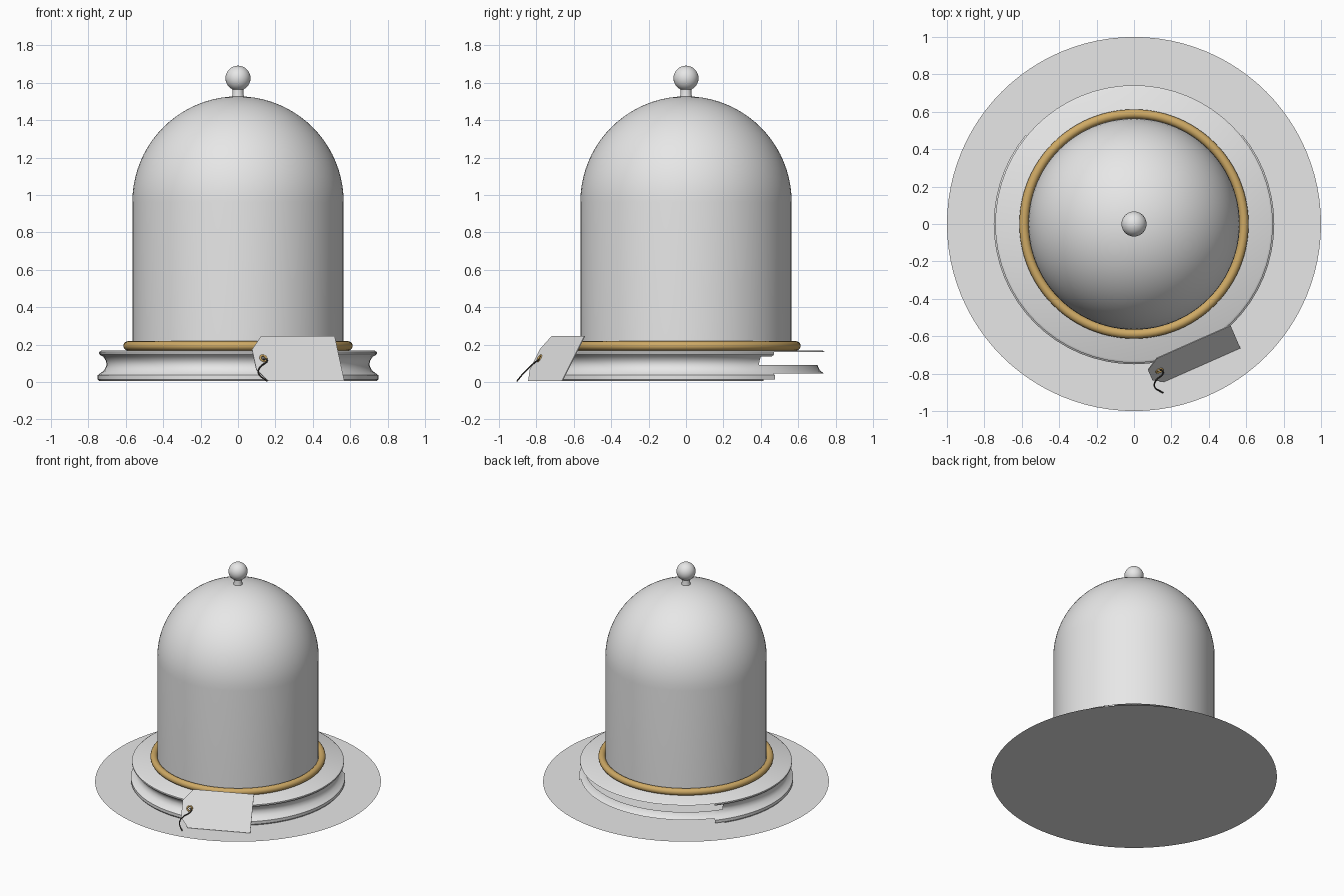
import bpy, bmesh, math
from mathutils import Vector

old = bpy.data.objects.get("Cube")
if old:
    bpy.data.objects.remove(old, do_unlink=True)


def material(name, rgb, rough=0.6):
    m = bpy.data.materials.new(name)
    m.use_nodes = True
    m.diffuse_color = (*rgb, 1)
    shader = m.node_tree.nodes["Principled BSDF"]
    shader.inputs["Base Color"].default_value = (*rgb, 1)
    shader.inputs["Roughness"].default_value = rough
    return m


GREY = material("pale grey", (0.8, 0.8, 0.8))
BRASS = material("brass", (0.62, 0.40, 0.13))
DARK = material("dark string", (0.05, 0.045, 0.04))


def finish(ob, mat, smooth=35):
    ob.data.materials.append(mat)
    bpy.ops.object.select_all(action="DESELECT")
    ob.select_set(True)
    bpy.context.view_layer.objects.active = ob
    if smooth:
        bpy.ops.object.shade_smooth_by_angle(angle=math.radians(smooth))
    return ob


def from_bmesh(name, bm, mat, smooth=35):
    mesh = bpy.data.meshes.new(name)
    bm.to_mesh(mesh)
    bm.free()
    ob = bpy.data.objects.new(name, mesh)
    bpy.context.collection.objects.link(ob)
    return finish(ob, mat, smooth)


def lathe(name, profile, mat, segments=64, keep=None, smooth=35):
    """Revolve (radius, z) points, bottom to top; keep(row, angle) may drop faces."""
    bm = bmesh.new()
    rings = []
    for r, z in profile:
        if r < 1e-5:
            rings.append([bm.verts.new((0, 0, z))] * segments)
        else:
            rings.append([bm.verts.new((r * math.cos(a), r * math.sin(a), z))
                          for a in (math.tau * i / segments for i in range(segments))])
    for row, (low, high) in enumerate(zip(rings, rings[1:])):
        for i in range(segments):
            if keep and not keep(row, 360 * (i + 0.5) / segments):
                continue
            j = (i + 1) % segments
            corners = [low[i], low[j], high[j], high[i]]
            bm.faces.new(list(dict.fromkeys(corners)))
    return from_bmesh(name, bm, mat, smooth)


# Flat round ground sheet
bm = bmesh.new()
bmesh.ops.create_circle(bm, cap_ends=True, segments=96, radius=1)
from_bmesh("ground_disc", bm, GREY, 0)

# Grooved plinth, with open bands around its back
plinth = [(0.742, 0.004), (0.75, 0.014), (0.75, 0.036), (0.738, 0.045),
          (0.715, 0.062), (0.703, 0.09),
          (0.706, 0.112), (0.72, 0.135), (0.736, 0.143),
          (0.742, 0.15), (0.742, 0.16), (0.73, 0.168), (0, 0.168)]
open_from = {0: 33.75, 1: 39.4, 2: 39.4, 5: 33.75, 6: 33.75, 7: 39.4, 8: 39.4, 9: 39.4}


def plinth_keep(row, angle):
    start = open_from.get(row)
    return start is None or not start < angle < 180 - start


lathe("plinth", plinth, GREY, keep=plinth_keep)

# Glass dome: straight wall and rounded top
R, SPRING = 0.565, 0.962
dome = [(R, 0.168)] + [(R * math.cos(t), SPRING + R * math.sin(t))
                       for t in (math.pi / 2 * k / 20 for k in range(21))]
lathe("glass_dome", dome, GREY, segments=96)

# Knob and its neck
lathe("knob_neck", [(0.034, 1.515), (0.029, 1.54), (0.029, 1.575)], GREY, segments=32)
bpy.ops.mesh.primitive_uv_sphere_add(segments=32, ring_count=16, radius=0.067,
                                     location=(0, 0, 1.624))
knob = bpy.context.object
knob.name = "knob"
finish(knob, GREY, 60)

# Brass ring around the foot of the dome
bpy.ops.mesh.primitive_torus_add(major_segments=96, minor_segments=16, major_radius=0.588,
                                 minor_radius=0.025, location=(0, 0, 0.193))
ring = bpy.context.object
ring.name = "brass_ring"
finish(ring, BRASS, 60)

# Label leaning on the plinth: s runs along it, t runs up the slope
corner = Vector((0.567, -0.66, 0.004))
along = Vector((-0.914, -0.404, 0))
up = Vector((-0.052, 0.12, 0.24))
normal = along.cross(up).normalized()
if normal.y > 0:
    normal.negate()


def on_tag(s, t, lift=0.0):
    return corner + along * s + up * t + normal * lift


outline = [(0, 0), (0.445, 0), (0.5, 0.25), (0.5, 0.7), (0.43, 1), (0, 1)]
hole = [(0.445 + 0.014 * math.cos(a), 0.5 + 0.014 * math.sin(a) / up.length)
        for a in (math.tau * i / 16 for i in range(16))]
bm = bmesh.new()
edges = []
for loop in (outline, hole):
    vs = [bm.verts.new(on_tag(s, t)) for s, t in loop]
    edges += [bm.edges.new((v, vs[i - 1])) for i, v in enumerate(vs)]
bmesh.ops.triangle_fill(bm, use_beauty=True, edges=edges, normal=normal)
sheet = bmesh.ops.extrude_face_region(bm, geom=bm.faces[:])
bmesh.ops.translate(bm, vec=normal * 0.005,
                    verts=[g for g in sheet["geom"] if isinstance(g, bmesh.types.BMVert)])
bmesh.ops.recalc_face_normals(bm, faces=bm.faces[:])
from_bmesh("paper_tag", bm, GREY, 0)

# Brass eyelet in the label
bpy.ops.mesh.primitive_torus_add(major_segments=24, minor_segments=8, major_radius=0.017,
                                 minor_radius=0.006, location=on_tag(0.445, 0.5, 0.004))
eyelet = bpy.context.object
eyelet.name = "tag_eyelet"
eyelet.rotation_euler = normal.to_track_quat("Z", "Y").to_euler()
finish(eyelet, BRASS, 60)

# String hanging from the eyelet
curve = bpy.data.curves.new("tag_string", "CURVE")
curve.dimensions = "3D"
curve.bevel_depth = 0.004
curve.bevel_resolution = 2
path = [on_tag(0.445, 0.5, -0.004), on_tag(0.43, 0.45, 0.012), Vector((0.115, -0.84, 0.075)),
        Vector((0.11, -0.87, 0.045)), Vector((0.155, -0.903, 0.005))]
spline = curve.splines.new("BEZIER")
spline.bezier_points.add(len(path) - 1)
for point, co in zip(spline.bezier_points, path):
    point.co = co
    point.handle_left_type = point.handle_right_type = "AUTO"
string = bpy.data.objects.new("tag_string", curve)
bpy.context.collection.objects.link(string)
curve.materials.append(DARK)
